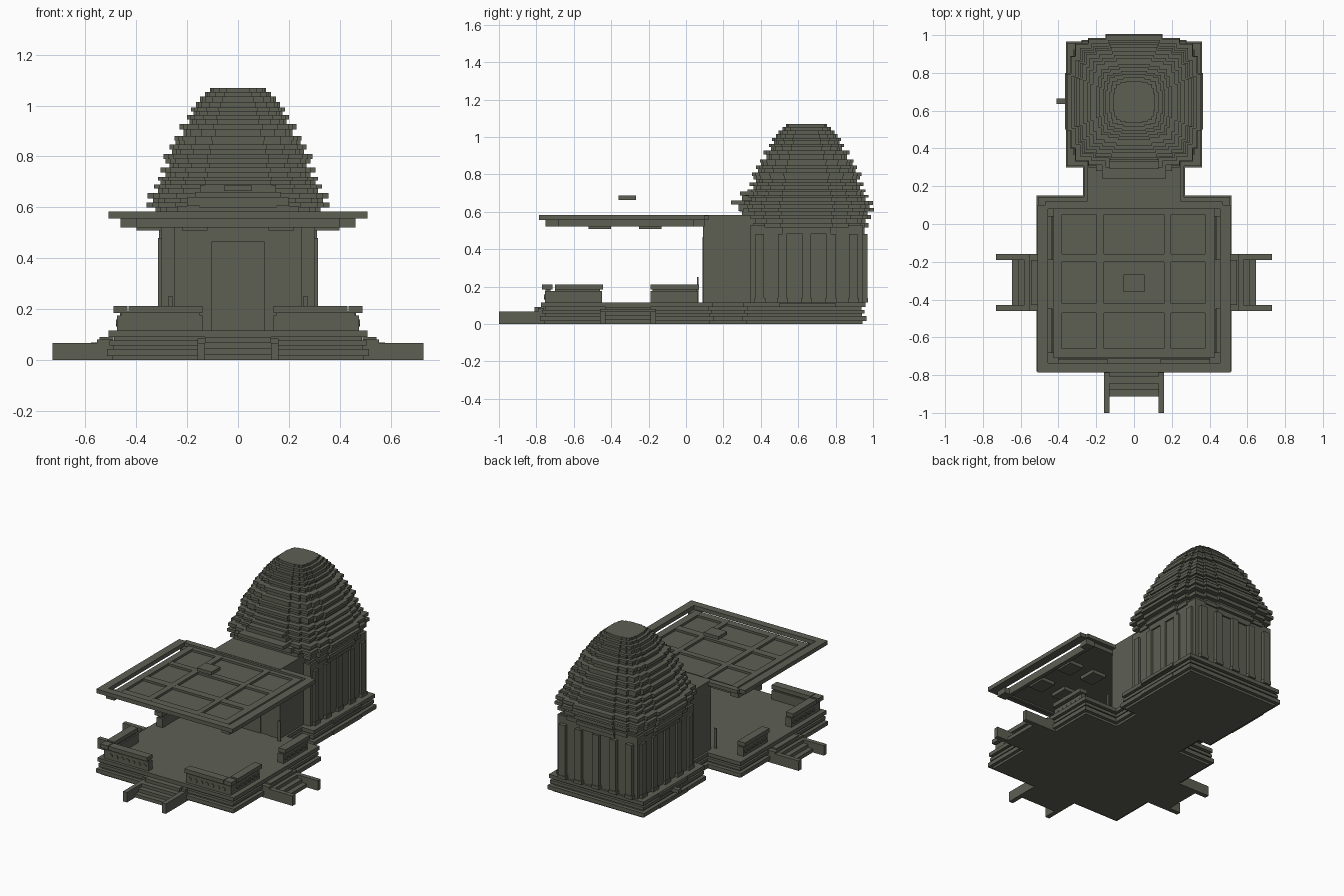
import bpy, bmesh, math

stone = bpy.data.materials.new("dark_olive_stone")
stone.diffuse_color = (0.11, 0.116, 0.088, 1)


def finish(name, bm):
    bmesh.ops.recalc_face_normals(bm, faces=bm.faces)
    me = bpy.data.meshes.new(name)
    bm.to_mesh(me)
    bm.free()
    me.materials.append(stone)
    ob = bpy.data.objects.new(name, me)
    bpy.context.collection.objects.link(ob)
    return ob


def add_box(bm, x0, x1, y0, y1, z0, z1):
    vs = bmesh.ops.create_cube(bm, size=1)["verts"]
    for v in vs:
        v.co = ((x0 + x1) / 2 + v.co.x * (x1 - x0),
                (y0 + y1) / 2 + v.co.y * (y1 - y0),
                (z0 + z1) / 2 + v.co.z * (z1 - z0))


def add_prism(bm, pts, z0, z1):
    f = bm.faces.new([bm.verts.new((x, y, z0)) for x, y in pts])
    r = bmesh.ops.extrude_face_region(bm, geom=[f])
    for g in r["geom"]:
        if isinstance(g, bmesh.types.BMVert):
            g.co.z = z1
    if f.is_valid is False:
        return
    if len([e for e in f.edges if len(e.link_faces) < 2]):
        bm.faces.new([v for v in f.verts])


def boxes(name, items, mirror=False):
    bm = bmesh.new()
    for b in items:
        add_box(bm, *b)
        if mirror:
            add_box(bm, -b[1], -b[0], *b[2:])
    return finish(name, bm)


# Moulded platform under hall, vestibule and shrine
def plan(o):
    half = [(.515 - o, -.78 + o), (.515 - o, .15 - o), (.27 - o, .15 - o),
            (.27 - o, .3 + o), (.36 - o, .3 + o), (.36 - o, .965 - o)]
    return half + [(-x, y) for x, y in reversed(half)]


bm = bmesh.new()
for z0, z1, o in [(0, .015, .022), (.015, .042, 0), (.042, .056, .025),
                  (.056, .076, .01), (.076, .09, .028), (.09, .115, .006)]:
    add_prism(bm, plan(o), z0, z1)
finish("platform", bm)
boxes("platform_bays", [(-.365, .365, .5, .8, .015, .04), (-.365, .365, .5, .8, .092, .113)])
boxes("water_spout", [(-.41, -.35, .635, .665, .075, .1)])

# Stairs: front flight, then two side flights
front, side = [], []
for i in range(4):
    out, top = .03 + i * .034, .09 - i * .022
    front.append((-.13, .13, -.78 - out, -.75, 0, top))
    side.append((.49, .515 + out, -.43, -.19, 0, top))
for s in (-1, 1):
    front.append((s * .145 - .015, s * .145 + .015, -1, -.75, 0, .067))
    side.append((.49, .73, -.31 + s * .135 - .015, -.31 + s * .135 + .015, 0, .067))
front.append((-.16, .16, -.79, -.76, 0, .085))
side.append((.49, .555, -.46, -.16, 0, .08))
boxes("front_stairs", front)
boxes("side_stairs", side, True)

# Seat parapets with rails
walls = [(.14, .475, -.755, -.715, .115, .175),
         (.43, .475, -.715, -.45, .115, .175), (.43, .475, -.19, .065, .115, .175)]
rails = [(.14, .43, -.77, -.715, .185, .212), (.435, .49, -.77, -.715, .185, .212),
         (.435, .49, -.70, -.445, .185, .212), (.435, .49, -.19, .07, .185, .212)]
necks = [(.15, .46, -.75, -.725, .17, .19),
         (.44, .465, -.7, -.46, .17, .19), (.44, .465, -.18, .06, .17, .19)]
boxes("parapet_walls", walls, True)
boxes("parapet_rails", rails, True)
boxes("parapet_necks", necks, True)
boxes("parapet_fins", [(.255, .275, .06, .066, .115, .25)], True)


# Round bosses along the parapets
def boss(bm, x, y, axis):
    vs = bmesh.ops.create_cone(bm, cap_ends=True, segments=12, radius1=.013,
                               radius2=.013, depth=.01)["verts"]
    for v in vs:
        a, b, c = v.co
        v.co = (x + a, y + c, .145 + b) if axis == "y" else (x + c, y + a, .145 + b)


bm = bmesh.new()
for s in (-1, 1):
    for i in range(7):
        boss(bm, s * (.17 + i * .042), -.755, "y")
    for i in range(6):
        boss(bm, s * .475, -.68 + i * .041, "x")
        boss(bm, s * .475, -.165 + i * .041, "x")
finish("parapet_bosses", bm)

# Hall roof: coffered ceiling, with an outer rim separated by a slot
X0, X1, Y0, Y1 = -.425, .425, -.71, .09
boxes("ceiling", [(X0, X1, Y0, Y1, .53, .553)])
beams = [(a, b, Y0, Y1, .553, .568) for a, b in ((-.425, -.38), (-.2, -.16), (.16, .195), (.375, .425))]
beams += [(X0, X1, a, b, .553, .567) for a, b in ((-.71, -.66), (-.47, -.42), (-.2, -.16), (.05, .09))]
boxes("roof_beams", beams)
boxes("roof_rim", [(-.51, .51, -.785, -.735, .556, .583), (-.47, .47, .08, .12, .556, .58),
                   (-.51, -.455, -.735, .1, .556, .583), (.455, .51, -.735, .1, .556, .583)])
brackets = [(.40, .462, -.75, -.68, .52, .557), (.40, .462, .04, .1, .52, .557),
            (.40, .425, -.70, .09, .52, .54), (.0, .42, -.712, -.69, .52, .54)]
brackets += [(x, x + .1, y, y + .12, .508, .531) for x in (.12, .3) for y in (-.52, -.25)]
boxes("roof_brackets", brackets, True)
boxes("ceiling_block", [(-.055, .055, -.36, -.268, .664, .686)])

# Vestibule with door
boxes("vestibule", [(-.25, .25, .095, .4, .115, .582)])
boxes("vestibule_pilasters", [(.165, .25, .09, .1, .115, .52)], True)
boxes("door", [(-.105, .105, .088, .096, .115, .465)])

# Shrine walls and pilasters
CY = .645
boxes("shrine_walls", [(-.3, .3, .345, .945, .115, .53)])
pil = []
for c in (-.25, -.13, 0, .13, .25):
    w = .023
    pil.append((.29, .314, CY + c - w, CY + c + w, .115, .48))
    pil.append((.29, .32, CY + c - w - .006, CY + c + w + .006, .115, .138))
boxes("side_pilasters", pil, True)
pil = []
for c in (-.25, -.13, 0, .13, .25):
    pil.append((c - .023, c + .023, .94, .97, .115, .48))
    pil.append((c - .029, c + .029, .94, .974, .115, .138))
boxes("back_pilasters", pil)


# Stepped tower, each course a square with projecting bays
def course(h):
    q = [(1, .42), (.94, .42), (.94, .68), (.87, .68), (.87, .87),
         (.68, .87), (.68, .94), (.42, .94), (.42, 1)]
    pts = []
    for k in range(4):
        c, s = (1, 0, -1, 0)[k], (0, 1, 0, -1)[k]
        pts += [(h * (c * x - s * y), CY + h * (s * x + c * y)) for x, y in q]
    return pts


heights = [(.48, .31), (.515, .33), (.54, .315), (.56, .345), (.583, .325), (.6, .36), (.62, .335),
           (.635, .355), (.657, .315), (.675, .33), (.69, .305), (.705, .315),
           (.72, .285), (.738, .305), (.757, .27), (.772, .285), (.79, .292), (.81, .26),
           (.828, .27), (.847, .245), (.862, .25), (.88, .215), (.907, .23),
           (.928, .19), (.945, .2), (.963, .175), (.977, .185), (.993, .165),
           (1.015, .15), (1.035, .13), (1.053, .11)]
bm = bmesh.new()
for i, (z, h) in enumerate(heights):
    z1 = heights[i + 1][0] if i + 1 < len(heights) else 1.07
    add_prism(bm, course(h), z, z1)
finish("tower", bm)

# Stepped gable in front of the tower, over the vestibule
boxes("tower_front_gable", [(-.24, .24, .3, .45, .582, .605), (-.2, .2, .28, .45, .605, .638),
                            (-.17, .17, .24, .45, .638, .66), (-.15, .15, .3, .45, .66, .687),
                            (-.13, .13, .29, .45, .687, .708)])
